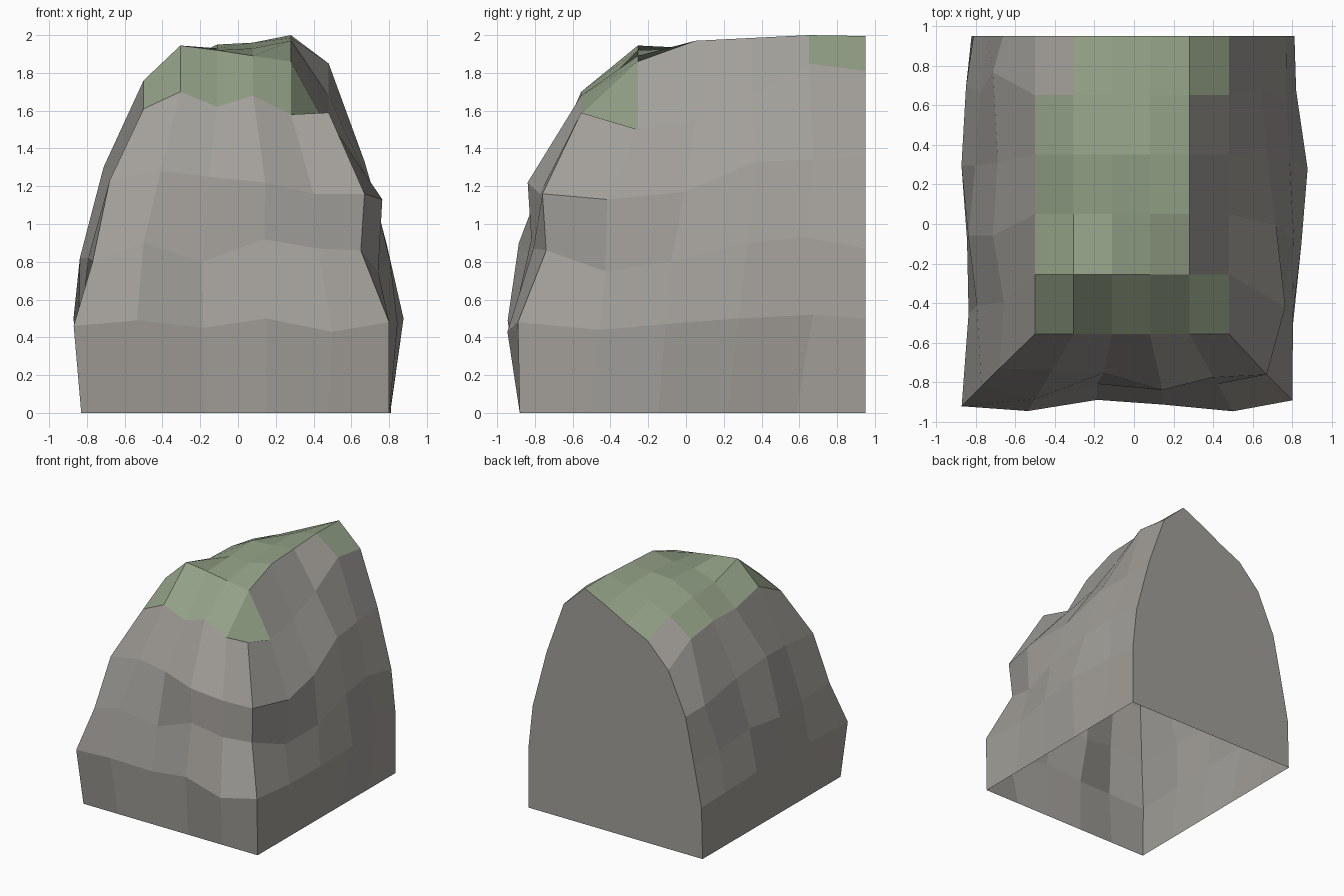
import bpy
import bmesh
from mathutils import Vector

default_cube = bpy.data.objects.get("Cube")
if default_cube:
    bpy.data.objects.remove(default_cube, do_unlink=True)


def make_material(name, colour):
    material = bpy.data.materials.new(name)
    material.use_nodes = True
    material.diffuse_color = colour
    material.node_tree.nodes["Principled BSDF"].inputs["Base Color"].default_value = colour
    return material


stone = make_material("grey stone", (0.36, 0.345, 0.32, 1))
moss = make_material("pale moss", (0.29, 0.355, 0.24, 1))

BACK = 0.95
EVEN = (.2, .4, .6, .8)


def wall(start, end, outward, steps, bulges, heights):
    """Points along one wall: straight between two corners, pushed out by the bulges."""
    start, end = Vector(start), Vector(end)
    points = [start]
    for step, bulge, height in zip(steps, bulges, heights):
        point = start.lerp(end, step) + Vector(outward) * bulge
        point.z = height
        points.append(point)
    return points + [end]


def course(corners, west, front, east):
    """One horizontal course of the rock, from the back, round the front, to the back."""
    back_west, front_west, front_east, back_east = corners
    a = wall(front_west, back_west, (-1, 0, 0), *west)
    b = wall(front_west, front_east, (0, -1, 0), *front)
    c = wall(front_east, back_east, (1, 0, 0), *east)
    return a[::-1] + b[1:] + c[1:]


# Rock courses from the ground upward: corners, then steps, bulges and heights per wall
flat = (EVEN, (0, 0, 0, 0), (0, 0, 0, 0))
courses = [
    course([(-.82, BACK, 0), (-.83, -.88, 0), (.80, -.88, 0), (.81, BACK, 0)],
           flat, flat, flat),
    course([(-.81, BACK, .43), (-.87, -.92, .46), (.80, -.89, .48), (.81, BACK, .50)],
           west=((.25, .45, .65, .86), (-.02, 0, .04, .03), (.45, .47, .50, .47)),
           front=((.2, .41, .61, .82), (.03, -.02, .01, .05), (.49, .45, .50, .43)),
           east=((.235, .425, .635, .85), (0, .04, .07, .01), (.44, .47, .50, .52))),
    course([(-.74, BACK, .78), (-.77, -.82, .80), (.65, -.74, .86), (.77, BACK, .87)],
           west=((.23, .43, .63, .84), (.03, .08, .05, .03), (.82, .82, .85, .80)),
           front=((.19, .41, .64, .84), (.08, .02, .05, .055), (.90, .80, .92, .87)),
           east=((.185, .39, .63, .81), (.07, .11, .06, .02), (.75, .80, .90, .93))),
    course([(-.66, BACK, 1.16), (-.68, -.73, 1.23), (.67, -.76, 1.16), (.64, BACK, 1.36)],
           west=((.2, .4, .62, .89), (-.02, .04, .02, .05), (1.25, 1.30, 1.25, 1.20)),
           front=((.2, .39, .61, .8), (0, .01, .09, .02), (1.28, 1.25, 1.22, 1.16)),
           east=((.2, .44, .66, .84), (.10, .06, .02, 0), (1.13, 1.17, 1.33, 1.34))),
]

# Crown: a five by five grid with a height for each point, front row first
crown_x = (-.50, -.305, -.11, .08, .28, .48)
crown_y = (-.555, -.255, .05, .35, .65, BACK)
crown_heights = (
    (1.61, 1.70, 1.62, 1.68, 1.58, 1.59),
    (1.76, 1.945, 1.92, 1.89, 1.86, 1.50),
    (1.69, 1.86, 1.93, 1.93, 1.97, 1.55),
    (1.70, 1.85, 1.95, 1.96, 1.985, 1.68),
    (1.66, 1.80, 1.88, 1.95, 2.00, 1.85),
    (1.51, 1.71, 1.80, 1.90, 1.995, 1.81),
)


def is_mossy(column, row):
    if column == 0:
        return row < 4
    return column < 4 or row in (0, 4)


bm = bmesh.new()
rings = [[bm.verts.new(point) for point in ring] for ring in courses]
crown = [[bm.verts.new((x, y, z)) for x, z in zip(crown_x, heights)]
         for y, heights in zip(crown_y, crown_heights)]

# The rim of the crown is the last course of the walls
rim = [row[0] for row in reversed(crown)] + crown[0][1:] + [row[-1] for row in crown[1:]]
rings.append(rim)

# Walls
for lower, upper in zip(rings, rings[1:]):
    for i in range(len(lower) - 1):
        bm.faces.new((lower[i], lower[i + 1], upper[i + 1], upper[i]))

# Crown faces, with moss in patches
for row in range(5):
    for column in range(5):
        face = bm.faces.new((crown[row][column], crown[row][column + 1],
                             crown[row + 1][column + 1], crown[row + 1][column]))
        face.material_index = int(is_mossy(column, row))

# Flat back; the underside stays open
west_edge = [ring[0] for ring in rings]
east_edge = [ring[-1] for ring in rings]
bm.faces.new(west_edge + crown[-1][1:-1] + east_edge[::-1])

mesh = bpy.data.meshes.new("mossy_rock")
bm.to_mesh(mesh)
bm.free()
mesh.materials.append(stone)
mesh.materials.append(moss)
rock = bpy.data.objects.new("mossy_rock", mesh)
bpy.context.collection.objects.link(rock)
